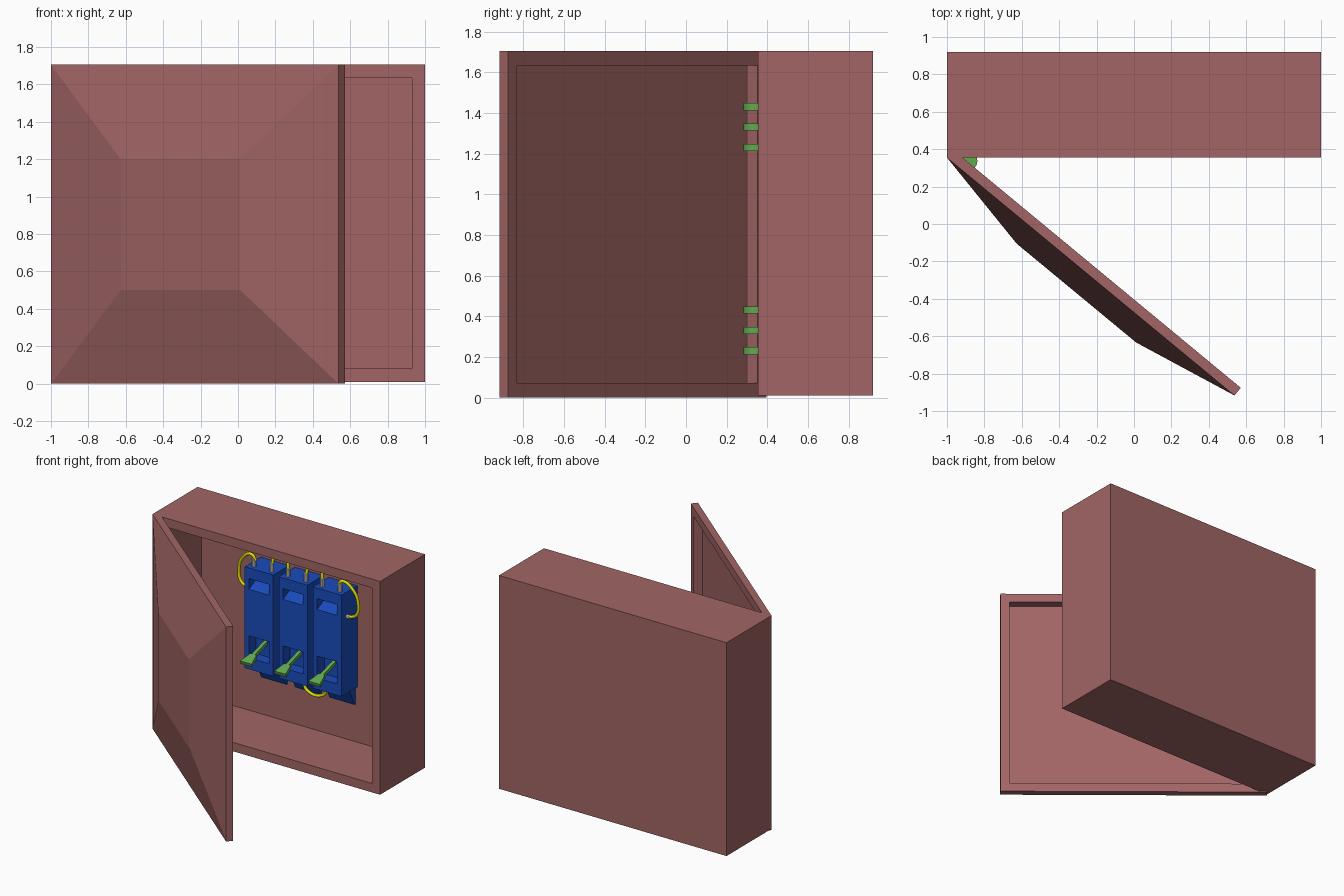
import bpy, bmesh, math
from mathutils import Vector

if "Cube" in bpy.data.objects:
    bpy.data.objects.remove(bpy.data.objects["Cube"])


def material(name, rgb):
    m = bpy.data.materials.new(name)
    m.diffuse_color = (*rgb, 1)
    m.use_nodes = True
    m.node_tree.nodes["Principled BSDF"].inputs["Base Color"].default_value = m.diffuse_color
    return m


RED = material("cabinet_red", (0.36, 0.13, 0.13))
BLUE = material("breaker_blue", (0.01, 0.07, 0.5))
GREEN = material("lever_green", (0.12, 0.4, 0.08))
YELLOW = material("wire_yellow", (0.75, 0.75, 0.0))


def add_box(bm, lo, hi):
    lo, hi = Vector(lo), Vector(hi)
    verts = bmesh.ops.create_cube(bm, size=1)["verts"]
    for v in verts:
        v.co = Vector(hi[i] if v.co[i] > 0 else lo[i] for i in range(3))


def finish(bm, name, mat=None):
    bmesh.ops.recalc_face_normals(bm, faces=bm.faces)
    me = bpy.data.meshes.new(name)
    bm.to_mesh(me)
    bm.free()
    ob = bpy.data.objects.new(name, me)
    bpy.context.collection.objects.link(ob)
    if mat:
        me.materials.append(mat)
    return ob


def box(name, lo, hi, mat=None):
    bm = bmesh.new()
    add_box(bm, lo, hi)
    return finish(bm, name, mat)


def recess(bm, side, border, depth):
    """Inset the face on the -y or +y side and push it along y."""
    bm.normal_update()
    f = next(f for f in bm.faces if f.normal.y * side > 0.9)
    bmesh.ops.inset_individual(bm, faces=[f], thickness=border)
    new = bmesh.ops.extrude_discrete_faces(bm, faces=[f])["faces"][0]
    bmesh.ops.translate(bm, verts=new.verts, vec=(0, -side * depth, 0))


def cylinder(name, centre, r, h, mat=None, axis="Z", seg=16):
    bpy.ops.mesh.primitive_cylinder_add(vertices=seg, radius=r, depth=h, location=centre)
    ob = bpy.context.object
    ob.name = name
    if axis == "X":
        ob.rotation_euler.y = math.pi / 2
    if mat:
        ob.data.materials.append(mat)
    bpy.ops.object.shade_smooth_by_angle()
    return ob


def wire(name, pts):
    cu = bpy.data.curves.new(name, "CURVE")
    cu.dimensions = "3D"
    cu.bevel_depth = 0.012
    cu.bevel_resolution = 2
    cu.use_fill_caps = True
    sp = cu.splines.new("BEZIER")
    sp.bezier_points.add(len(pts) - 1)
    for bp, p in zip(sp.bezier_points, pts):
        bp.co = p
        bp.handle_left_type = bp.handle_right_type = "AUTO"
    cu.materials.append(YELLOW)
    bpy.context.collection.objects.link(bpy.data.objects.new(name, cu))


# Cabinet shell, open to the front
bm = bmesh.new()
add_box(bm, (-1, 0.355, 0.01), (1, 0.92, 1.705))
recess(bm, -1, 0.1, 0.515)
finish(bm, "cabinet", RED)

# Door: slab with a raised pyramid outside and a shallow recess inside
bm = bmesh.new()
add_box(bm, (0, 0, 0), (1.995, 0.053, 1.705))
recess(bm, 1, 0.1, 0.068)
bm.normal_update()
outer = next(f for f in bm.faces if f.normal.y < -0.9)
panel = bmesh.ops.extrude_discrete_faces(bm, faces=[outer])["faces"][0]
for v in panel.verts:
    v.co = (1.41 if v.co.x > 1 else 0.58, -0.117, 1.2 if v.co.z > 0.8 else 0.5)
door = finish(bm, "door", RED)
door.location = (-1, 0.355, 0)
door.rotation_euler.z = math.radians(-39.6)

# Hinge knuckles
for base in (0.33, 1.33):
    for dz in (-0.1, 0, 0.1):
        cylinder("hinge_knuckle", (-0.892, 0.338, base + dz), 0.055, 0.035, GREEN)

# Three breakers
BACK, FRONT, Z0, Z1 = 0.87, 0.67, 0.52, 1.325
for cx in (-0.285, 0.015, 0.315):
    body = box("breaker_body", (cx - 0.125, FRONT, Z0), (cx + 0.125, BACK, Z1), BLUE)

    # Window cutters: sloping upper pocket, square lower pocket
    bm = bmesh.new()
    add_box(bm, (cx - 0.088, FRONT - 0.05, 1.13), (cx + 0.088, FRONT + 0.09, 1.24))
    for v in bm.verts:
        if v.co.y > FRONT and v.co.z < 1.2:
            v.co.z = 1.2
    add_box(bm, (cx - 0.088, FRONT - 0.05, 0.61), (cx + 0.088, FRONT + 0.09, 0.785))
    cutter = finish(bm, "window_cutter")
    cutter.hide_render = True
    cutter.hide_viewport = True
    mod = body.modifiers.new("windows", "BOOLEAN")
    mod.object = cutter
    mod.solver = "EXACT"

    # Wedge bracket under the body
    bm = bmesh.new()
    add_box(bm, (cx - 0.11, 0.79, 0.38), (cx + 0.11, BACK, Z0))
    for v in bm.verts:
        if v.co.y < 0.8 and v.co.z < 0.4:
            v.co.y = BACK - 0.015
    finish(bm, "breaker_bracket", BLUE)

    # Switch lever with a flat paddle
    bm = bmesh.new()
    add_box(bm, (-0.014, -0.12, -0.014), (0.014, 0.1, 0.014))
    add_box(bm, (-0.05, -0.2, -0.014), (0.05, -0.1, 0.014))
    for v in bm.verts:
        if abs(v.co.x) > 0.04 and v.co.y > -0.11:
            v.co.x *= 0.55
    lever = finish(bm, "switch_lever", GREEN)
    lever.location = (cx, 0.7, 0.705)
    lever.rotation_euler.x = math.radians(17)

    # Terminals on top
    for dx in (-0.078, 0.078):
        cylinder("terminal", (cx + dx, 0.72, Z1 + 0.025), 0.018, 0.07, seg=10)

# Jumper wires between neighbours
for cx in (-0.135, 0.165):
    wire("jumper_wire", [(cx - 0.072, 0.72, 1.37), (cx - 0.05, 0.73, 1.44),
                         (cx + 0.05, 0.73, 1.44), (cx + 0.072, 0.72, 1.37)])
wire("lower_wire", [(0.05, 0.74, 0.53), (0.09, 0.74, 0.45),
                    (0.23, 0.74, 0.45), (0.27, 0.74, 0.53)])

# Looped wires from the outer terminals into the sides
for s in (-1, 1):
    pts = [(0.378, 0.72, 1.37), (0.41, 0.72, 1.41), (0.49, 0.73, 1.37),
           (0.54, 0.74, 1.25), (0.52, 0.74, 1.16), (0.46, 0.74, 1.13)]
    wire("side_wire", [(0.015 + s * (x - 0.015), y, z) for x, y, z in pts])
    cylinder("side_terminal", (0.015 + s * 0.435, 0.74, 1.13), 0.018, 0.04, axis="X", seg=10)
